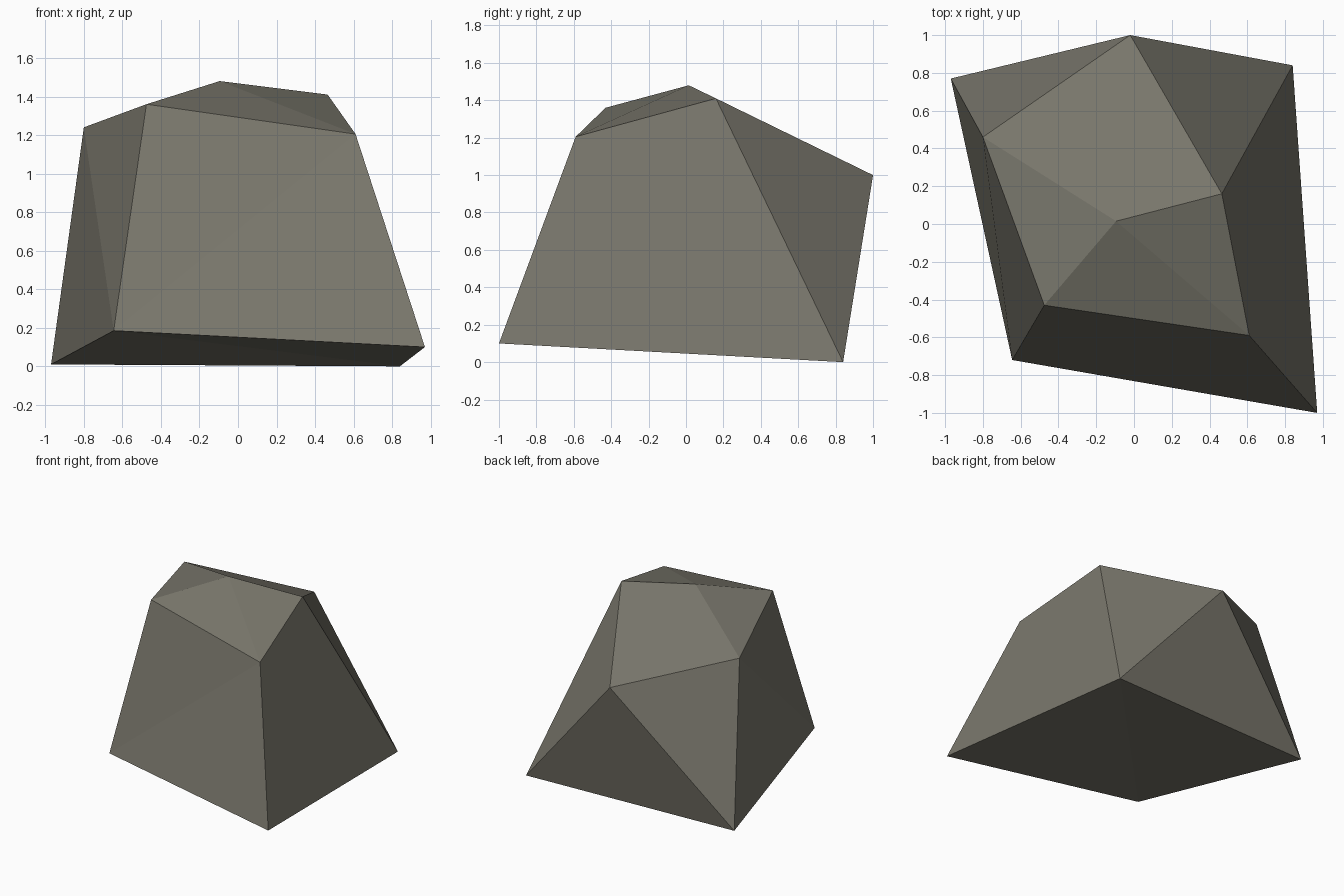
import bpy

if "Cube" in bpy.data.objects:
    bpy.data.objects.remove(bpy.data.objects["Cube"])

# Rock corners: base ring, back shoulder, crown ring, peak
corners = {
    "A": (-0.97, 0.77, 0.01), "C": (0.84, 0.84, 0.0),
    "D": (0.97, -1.0, 0.10), "E": (-0.645, -0.72, 0.185),
    "B": (-0.02, 1.0, 1.0),
    "F": (-0.80, 0.46, 1.24), "J": (-0.475, -0.43, 1.36),
    "I": (0.61, -0.59, 1.205), "H": (0.465, 0.16, 1.41),
    "G": (-0.095, 0.015, 1.48),
}
# Facets, counter-clockwise from outside: sides, crown, underside
facets = ["EDI", "EIJ", "DCHI", "CBH", "ACB"[::-1] and "ABC", "AFB", "AEF", "EJF",
          "FGHB", "FJG", "JIG", "IHG", "ACE", "CDE"]
names = list(corners)
mesh = bpy.data.meshes.new("rock")
mesh.from_pydata(list(corners.values()), [], [[names.index(c) for c in f] for f in facets])
rock = bpy.data.objects.new("rock", mesh)
bpy.context.collection.objects.link(rock)

# Consistent outward normals
import bmesh
bm = bmesh.new()
bm.from_mesh(mesh)
bmesh.ops.recalc_face_normals(bm, faces=bm.faces)
bm.to_mesh(mesh)
bm.free()

# Stone colour
stone = bpy.data.materials.new("warm grey stone")
stone.diffuse_color = (0.19, 0.182, 0.148, 1)
stone.use_nodes = True
stone.node_tree.nodes["Principled BSDF"].inputs["Base Color"].default_value = stone.diffuse_color
mesh.materials.append(stone)
